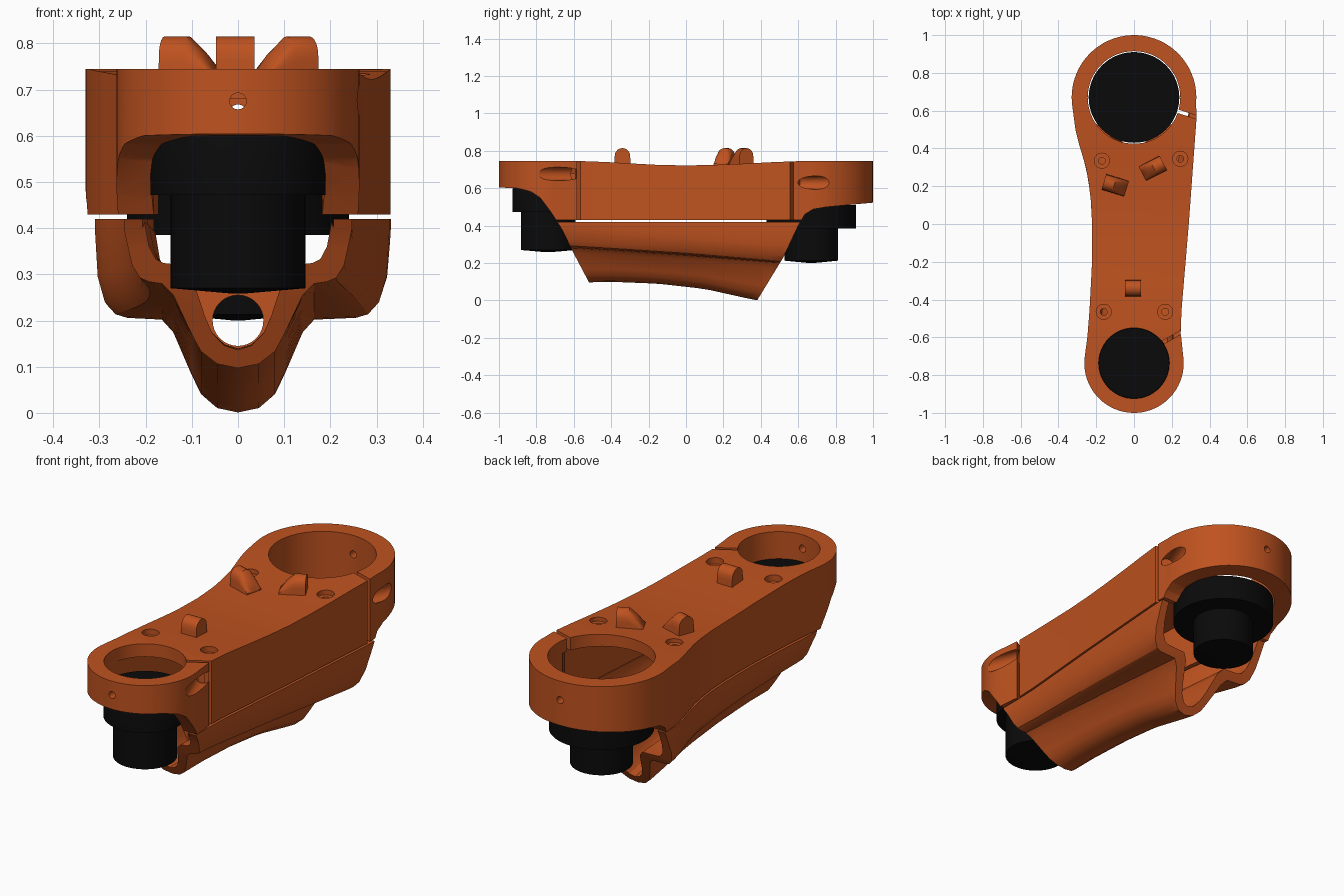
import bpy, bmesh, math
from mathutils import Matrix

if "Cube" in bpy.data.objects:
    bpy.data.objects.remove(bpy.data.objects["Cube"])

RING_B, RING_F = 0.67, -0.737          # ring centres on y


def material(name, rgb):
    m = bpy.data.materials.new(name)
    m.diffuse_color = (*rgb, 1)
    m.use_nodes = True
    m.node_tree.nodes["Principled BSDF"].inputs["Base Color"].default_value = m.diffuse_color
    return m


ORANGE = material("orange", (0.52, 0.085, 0.014))
BLACK = material("black", (0.003, 0.003, 0.003))


def finish(name, bm, mat=ORANGE):
    bmesh.ops.recalc_face_normals(bm, faces=bm.faces)
    me = bpy.data.meshes.new(name)
    bm.to_mesh(me)
    bm.free()
    ob = bpy.data.objects.new(name, me)
    bpy.context.collection.objects.link(ob)
    me.materials.append(mat)
    return ob


def loft(name, sections, mat=ORANGE):
    """Bridge equal-length closed 3D sections and cap both ends."""
    bm = bmesh.new()
    rows = [[bm.verts.new(p) for p in s] for s in sections]
    n = len(rows[0])
    for a, b in zip(rows, rows[1:]):
        for i in range(n):
            j = (i + 1) % n
            bm.faces.new((a[i], a[j], b[j], b[i]))
    bm.faces.new(rows[0])
    bm.faces.new(rows[-1][::-1])
    return finish(name, bm, mat)


def cylinder(r, p, q_dir, length, segs=32, r2=None):
    """Cylinder starting at p and running along q_dir."""
    from mathutils import Vector
    d = Vector(q_dir).normalized()
    bm = bmesh.new()
    rot = d.to_track_quat('Z', 'Y').to_matrix().to_4x4()
    bmesh.ops.create_cone(bm, cap_ends=True, segments=segs, radius1=r,
                          radius2=r if r2 is None else r2, depth=length,
                          matrix=Matrix.Translation(Vector(p) + d * length / 2) @ rot)
    return finish("cutter", bm)


def box(c, size, rz=0):
    bm = bmesh.new()
    bmesh.ops.create_cube(bm, size=1, matrix=Matrix.Translation(c) @ Matrix.Rotation(rz, 4, 'Z')
                          @ Matrix.Diagonal((*size, 1)))
    return finish("cutter", bm)


def boolean(ob, cutter, op='DIFFERENCE'):
    m = ob.modifiers.new("cut", 'BOOLEAN')
    m.object, m.operation, m.solver = cutter, op, 'EXACT'
    bpy.context.view_layer.objects.active = ob
    bpy.ops.object.modifier_apply(modifier=m.name)
    bpy.data.objects.remove(cutter)


def smooth(ob, angle=28):
    bpy.ops.object.select_all(action='DESELECT')
    ob.select_set(True)
    bpy.context.view_layer.objects.active = ob
    bpy.ops.object.shade_smooth_by_angle(angle=math.radians(angle))


def interp(table, y):
    if y <= table[0][0]:
        return table[0][1]
    for (a, u), (b, v) in zip(table, table[1:]):
        if y <= b:
            return u + (v - u) * (y - a) / (b - a)
    return table[-1][1]


# Plan half-widths and underside heights along y
LEFT = [(-0.6, 0.247), (-0.45, 0.235), (-0.2, 0.222), (0, 0.222), (0.12, 0.228), (0.22, 0.24),
        (0.3, 0.255), (0.37, 0.275), (0.43, 0.293), (0.5, 0.31)]
RIGHT = [(-0.57, 0.247), (-0.45, 0.252), (0, 0.29), (0.56, 0.331)]
SHOULDER = [(-0.62, 0.285), (-0.3, 0.265), (0, 0.245), (0.5, 0.205)]
BELLY = [(-0.6, 0.095), (-0.4, 0.1), (-0.15, 0.09), (0.1, 0.062), (0.38, 0.0), (0.7, -0.03)]


def plan(rb, rf, inset):
    def arc(cy, r, a0, a1, n=36):
        angs = [math.radians(a0 + (a1 - a0) * i / n) for i in range(n + 1)]
        return [(r * math.cos(a), cy + r * math.sin(a)) for a in angs]
    return (arc(RING_B, rb, -5, 190) + [(inset - w, y) for y, w in reversed(LEFT)]
            + arc(RING_F, rf, 172, 365) + [(w - inset, y) for y, w in RIGHT])


def plan_prism(name, z0, z1, *args):
    pts = plan(*args)
    return loft(name, [[(x, y, z) for x, y in pts] for z in (z0, z1)])


def side_prism():
    prof = [(-1.02, 0.605), (-0.9, 0.6), (-0.83, 0.582), (-0.78, 0.55), (-0.72, 0.47), (-0.66, 0.375),
            (-0.61, 0.27), (-0.52, 0.1), (-0.45, -0.04), (0.354, -0.04), (0.38, 0), (0.52, 0.23),
            (0.6, 0.4), (0.635, 0.46), (0.68, 0.488), (0.75, 0.5), (1.02, 0.525), (1.02, 0.745),
            (0.6, 0.745), (0.45, 0.739), (0.3, 0.731), (0.15, 0.725), (0, 0.722), (-0.15, 0.725),
            (-0.3, 0.733), (-0.42, 0.74), (-0.55, 0.745), (-1.02, 0.745)]
    return loft("cutter", [[(x, y, z) for y, z in prof] for x in (-0.5, 0.5)])


def hull(name, t, top):
    """Lower cover body with shoulders and a hanging belly, inset by t."""
    sections = []
    for i in range(25):
        y = -0.78 + i * 1.56 / 24
        zs, zb = interp(SHOULDER, y) + t, interp(BELLY, y) + t
        h = zs - zb

        def half(w):
            w -= t
            return [(w, top), (w, 0.4), (w * 0.98, zs + 0.09), (w * 0.93, zs + 0.035), (w * 0.86, zs + 0.008),
                    (w * 0.78, zs), (0.165 - t, zs - 0.004), (0.14 - t, zs - h * 0.15), (0.1 - t * 0.7, zb + h * 0.4),
                    (0.08 - t * 0.6, zb + h * 0.2), (0.045 - t * 0.4, zb + h * 0.05)]
        r, l = half(interp(RIGHT, y)), half(interp(LEFT, y))
        sec = r + [(0, zb)] + [(-x, z) for x, z in reversed(l)]
        sections.append([(x, y, z) for x, z in sec])
    return loft(name, sections)


# Upper shell: outline, side silhouette, cavity and motor bores
upper = plan_prism("upper_shell", 0.43, 0.78, 0.33, 0.263, 0)
boolean(upper, side_prism(), 'INTERSECT')
boolean(upper, plan_prism("cutter", 0.3, 0.68, 0.235, 0.18, 0.05))
boolean(upper, cylinder(0.245, (0, RING_B, 0.3), (0, 0, 1), 0.6, 64))
boolean(upper, cylinder(0.187, (0, RING_F, 0.3), (0, 0, 1), 0.6, 64))

# Clamp slits, clamp screw holes and locating pin holes
boolean(upper, box((0.3, 0.575, 0.6), (0.16, 0.018, 0.5), math.radians(-18)))
boolean(upper, box((0.21, -0.595, 0.6), (0.18, 0.018, 0.5), math.radians(30)))
boolean(upper, cylinder(0.036, (0.365, 0.793, 0.63), (-0.35, -0.93, 0), 0.21, 24))
boolean(upper, cylinder(0.036, (0.295, -0.783, 0.677), (-0.35, 0.93, 0), 0.2, 24))
boolean(upper, cylinder(0.018, (0, -1.1, 0.675), (0, 1, 0), 0.25, 16))
boolean(upper, cylinder(0.018, (0, 1.1, 0.65), (0, -1, 0), 0.25, 16))

# Countersunk cover screw holes
for x, y in [(-0.17, 0.335), (0.245, 0.345), (-0.16, -0.465), (0.165, -0.465)]:
    boolean(upper, cylinder(0.04, (x, y, 0.712), (0, 0, 1), 0.1, 24))
    boolean(upper, cylinder(0.018, (x, y, 0.6), (0, 0, 1), 0.2, 16))
smooth(upper)

# Lower cover
lower = hull("lower_cover", 0, 0.42)
boolean(lower, side_prism(), 'INTERSECT')
boolean(lower, hull("cutter", 0.04, 0.6))
smooth(lower)

# Cable bulkhead inside the lower cover
bulkhead = hull("cable_bulkhead", 0.03, 0.6)
boolean(bulkhead, box((0, -0.3, 0.2), (0.6, 0.04, 0.22)), 'INTERSECT')
boolean(bulkhead, cylinder(0.055, (0, -0.5, 0.2), (0, 1, 0), 0.5, 32))
smooth(bulkhead)


# Stop tabs: rounded ridge, optionally sloping away at the inner end
def tab(name, x, y, rz, stations):
    secs = []
    for u, hgt in stations:
        d = [(-0.044, 0.7), (-0.042, 0.725 + hgt * 0.4)]
        d += [(-0.042 * math.cos(a), 0.725 + hgt * (0.5 + 0.5 * math.sin(a)))
              for a in [math.pi * k / 10 for k in range(1, 10)]]
        d += [(0.042, 0.725 + hgt * 0.4), (0.044, 0.7)]
        secs.append([(x + u * math.cos(rz) - v * math.sin(rz),
                      y + u * math.sin(rz) + v * math.cos(rz), z) for v, z in d])
    smooth(loft(name, secs), 35)


slope = [(-0.062, 0.09), (-0.005, 0.09), (0.03, 0.055), (0.062, 0.008)]
tab("stop_tab_front", -0.006, -0.34, 0, [(-0.042, 0.09), (0.042, 0.09)])
tab("stop_tab_left", -0.1, 0.205, math.radians(-17), slope)
tab("stop_tab_right", 0.1, 0.295, math.radians(207), slope)


# Motors: stepped turned bodies
def motor(name, cy, prof, n=64):
    secs = [[(r * math.cos(2 * math.pi * k / n), cy + r * math.sin(2 * math.pi * k / n), z)
             for k in range(n)] for r, z in prof]
    smooth(loft(name, secs, BLACK))


motor("motor_front", RING_F, [(0.185, 0.61), (0.19, 0.598), (0.19, 0.472), (0.146, 0.472), (0.146, 0.27), (0.01, 0.258)])
motor("motor_back", RING_B, [(0.24, 0.51), (0.24, 0.385), (0.143, 0.385), (0.143, 0.213), (0.01, 0.2)])
